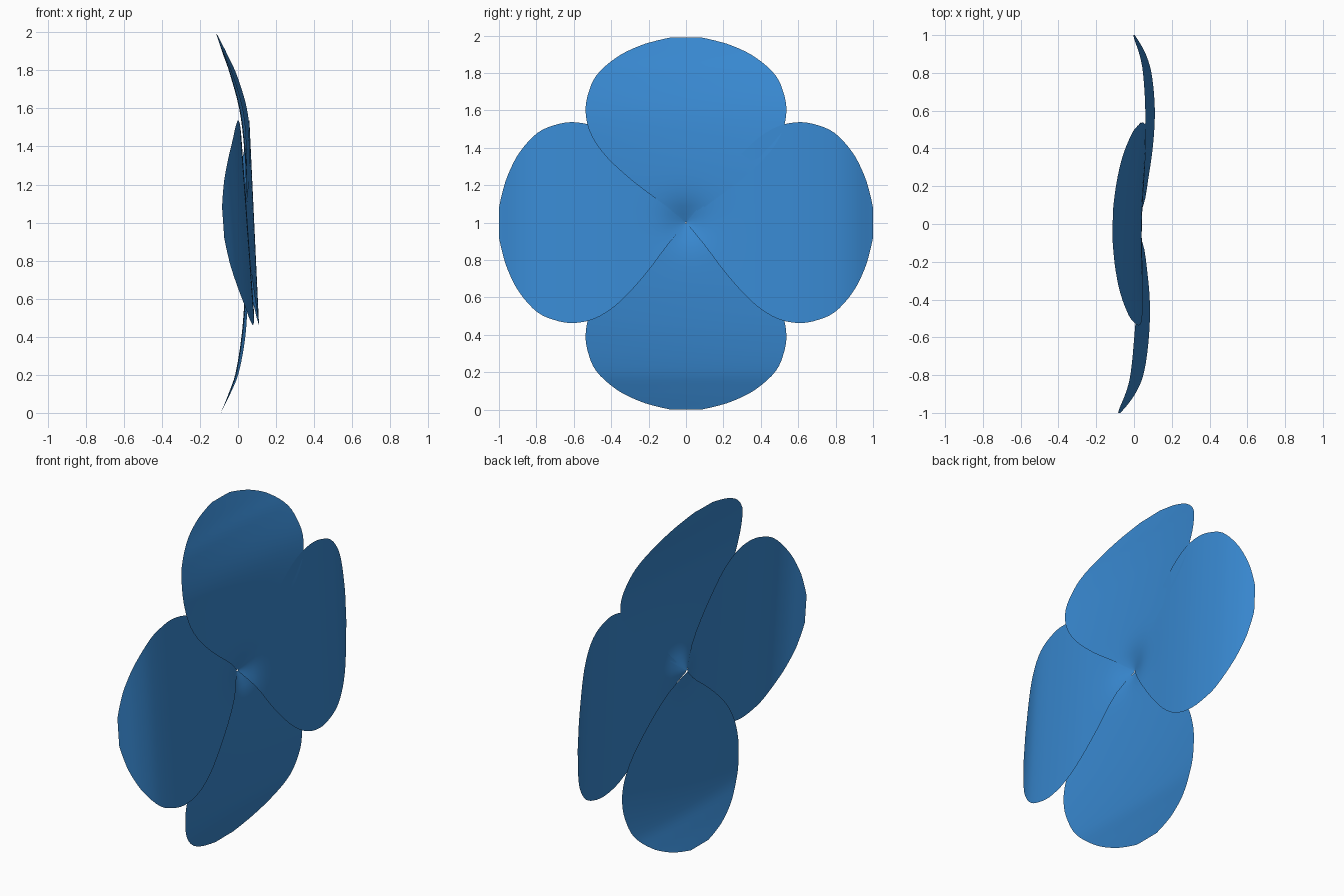
import bpy, math

if "Cube" in bpy.data.objects:
    bpy.data.objects.remove(bpy.data.objects["Cube"])

blue = bpy.data.materials.new("petal blue")
blue.diffuse_color = (0.04, 0.25, 0.64, 1)
blue.use_nodes = True
blue.node_tree.nodes["Principled BSDF"].inputs["Base Color"].default_value = blue.diffuse_color

# half-width of every petal along its length
WIDTH = [(0, 0), (.1, .122), (.22, .28), (.36, .43), (.48, .51), (.6, .537), (.7, .522),
         (.8, .475), (.9, .36), (.96, .235), (.987, .14), (1, .08)]
CENTRE_Z = 1.0


def curve(points, r):
    """Smooth interpolation through (r, value) points."""
    n = len(points)
    for i in range(n - 1):
        if r <= points[i + 1][0] or i == n - 2:
            (x0, y0), (x1, y1) = points[i], points[i + 1]
            xa, ya = points[max(i - 1, 0)]
            xb, yb = points[min(i + 2, n - 1)]
            h = x1 - x0
            m0 = (y1 - ya) / (x1 - xa) * h
            m1 = (yb - y0) / (xb - x0) * h
            t = min(max((r - x0) / h, 0), 1)
            return ((2*t**3 - 3*t**2 + 1) * y0 + (t**3 - 2*t**2 + t) * m0
                    + (3*t**2 - 2*t**3) * y1 + (t**3 - t**2) * m1)


def petal(name, angle, profile, tilt, curl, length=1.0, rows=36, cols=24):
    """Thin petal sheet in the YZ plane; tilt and curl shape it across its width."""
    ca, sa = math.cos(angle), math.sin(angle)
    verts, faces = [], []
    for i in range(rows + 1):
        r = 0.004 + 0.996 * math.sin(i / rows * math.pi / 2)
        w = curve(WIDTH, r)
        for j in range(cols + 1):
            s = w * (2 * j / cols - 1)
            x = curve(profile, r) + tilt * s + curl * s * s
            d = math.hypot(r, s)
            x -= 0.05 * math.exp(-(d / 0.1) ** 1.5)      # dimple at the flower centre
            a = r * length
            verts.append((x, a * ca - s * sa, CENTRE_Z + a * sa + s * ca))
    for i in range(rows):
        for j in range(cols):
            k = i * (cols + 1) + j
            faces.append((k, k + cols + 1, k + cols + 2, k + 1))
    mesh = bpy.data.meshes.new(name)
    mesh.from_pydata(verts, [], faces)
    mesh.materials.append(blue)
    for p in mesh.polygons:
        p.use_smooth = True
    obj = bpy.data.objects.new(name, mesh)
    bpy.context.collection.objects.link(obj)


# four overlapping petals; each profile is x along the petal from centre to tip
petal("bottom_petal", -math.pi / 2,
      [(0, .04), (.2, .039), (.4, .034), (.6, .018), (.8, -.015), (.9, -.05), (1, -.09)], 0, .07)
petal("left_petal", math.pi,
      [(0, .042), (.2, .046), (.4, .05), (.6, .04), (.8, .015), (.9, -.02), (1, -.078)], .072, 0)
petal("top_petal", math.pi / 2,
      [(0, .044), (.2, .044), (.4, .033), (.6, .008), (.8, -.045), (.9, -.08), (1, -.113)], -.02, .1, .99)
petal("right_petal", 0,
      [(0, .046), (.2, .058), (.4, .077), (.6, .085), (.8, .07), (.9, .045), (1, .0)], -.047, 0)
